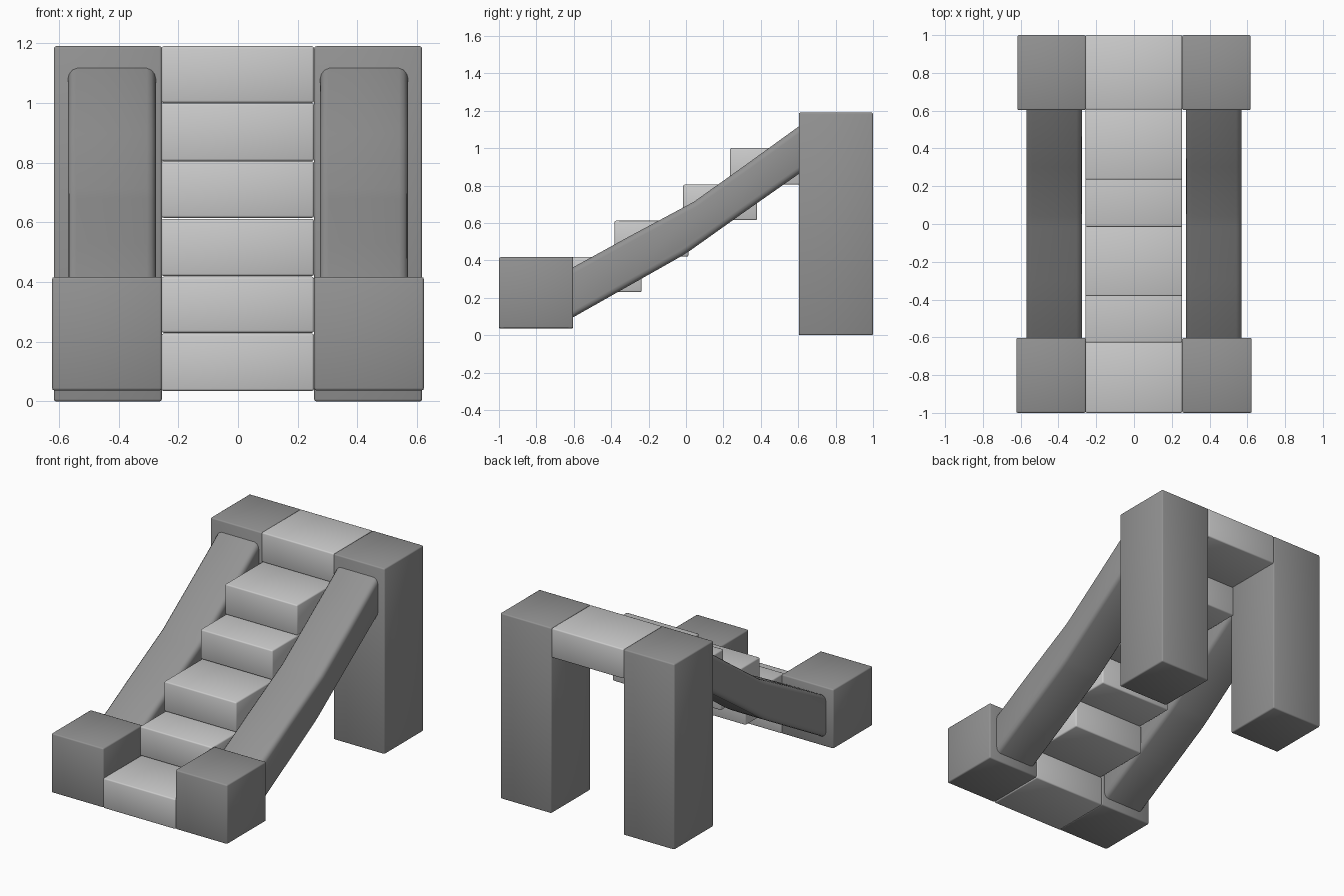
import bpy, bmesh

if "Cube" in bpy.data.objects:
    bpy.data.objects.remove(bpy.data.objects["Cube"])


def grey(name, value):
    mat = bpy.data.materials.new(name)
    mat.diffuse_color = (value, value, value, 1)
    mat.use_nodes = True
    mat.node_tree.nodes["Principled BSDF"].inputs["Base Color"].default_value = mat.diffuse_color
    return mat


dark = grey("dark_grey", 0.29)
light = grey("light_grey", 0.57)


def extrude_profile(name, points, x0, x1, bevel, segments, mat):
    """Extrude a closed (y, z) outline from x0 to x1, with soft rounded edges."""
    bm = bmesh.new()
    face = bm.faces.new([bm.verts.new((x0, y, z)) for y, z in points])
    new = bmesh.ops.extrude_face_region(bm, geom=[face])["geom"]
    verts = [v for v in new if isinstance(v, bmesh.types.BMVert)]
    bmesh.ops.translate(bm, verts=verts, vec=(x1 - x0, 0, 0))
    if len(bm.faces) == len(points) + 1:
        bm.faces.new([v for v in bm.verts if v not in verts])
    bmesh.ops.recalc_face_normals(bm, faces=bm.faces)
    for f in bm.faces:
        f.smooth = True
    mesh = bpy.data.meshes.new(name)
    bm.to_mesh(mesh)
    bm.free()
    mesh.materials.append(mat)
    ob = bpy.data.objects.new(name, mesh)
    bpy.context.collection.objects.link(ob)
    mod = ob.modifiers.new("rounded_edges", 'BEVEL')
    mod.width = bevel
    mod.segments = segments
    mod.limit_method = 'ANGLE'
    mod.angle_limit = 0.7
    return ob


def block(name, x0, x1, y0, y1, z0, z1, mat):
    return extrude_profile(name, [(y0, z0), (y1, z0), (y1, z1), (y0, z1)],
                           x0, x1, 0.008, 2, mat)


# Steps: front y, back y, bottom z, top z
steps = [(-1.0, -0.605, 0.035, 0.228), (-0.628, -0.237, 0.23, 0.418),
         (-0.382, 0.013, 0.42, 0.612), (-0.015, 0.38, 0.615, 0.805),
         (0.235, 0.625, 0.805, 1.0), (0.605, 1.0, 1.0, 1.19)]
for i, (y0, y1, z0, z1) in enumerate(steps):
    block(f"step_{i + 1}", -0.257, 0.255, y0, y1, z0, z1, light)

# Rail outline: slightly bent sloping beam, ends embedded in the posts
rail = [(-0.64, 0.075), (-0.3, 0.267), (-0.02, 0.425), (0.03, 0.458),
        (0.3, 0.65), (0.64, 0.888), (0.64, 1.143), (0.3, 0.897),
        (0.04, 0.712), (-0.02, 0.68), (-0.3, 0.53), (-0.64, 0.343)]

for side, s in (("left", -1), ("right", 1)):
    # Posts at the top and bottom of the stair
    block(f"{side}_back_post", *sorted((s * 0.255, s * 0.617)), 0.603, 1.0, 0.0, 1.19, dark)
    block(f"{side}_front_post", *sorted((s * 0.255, s * 0.623)), -1.0, -0.603, 0.037, 0.417, dark)
    # Sloping side rail
    extrude_profile(f"{side}_rail", rail, *sorted((s * 0.275, s * 0.57)), 0.03, 3, dark)
